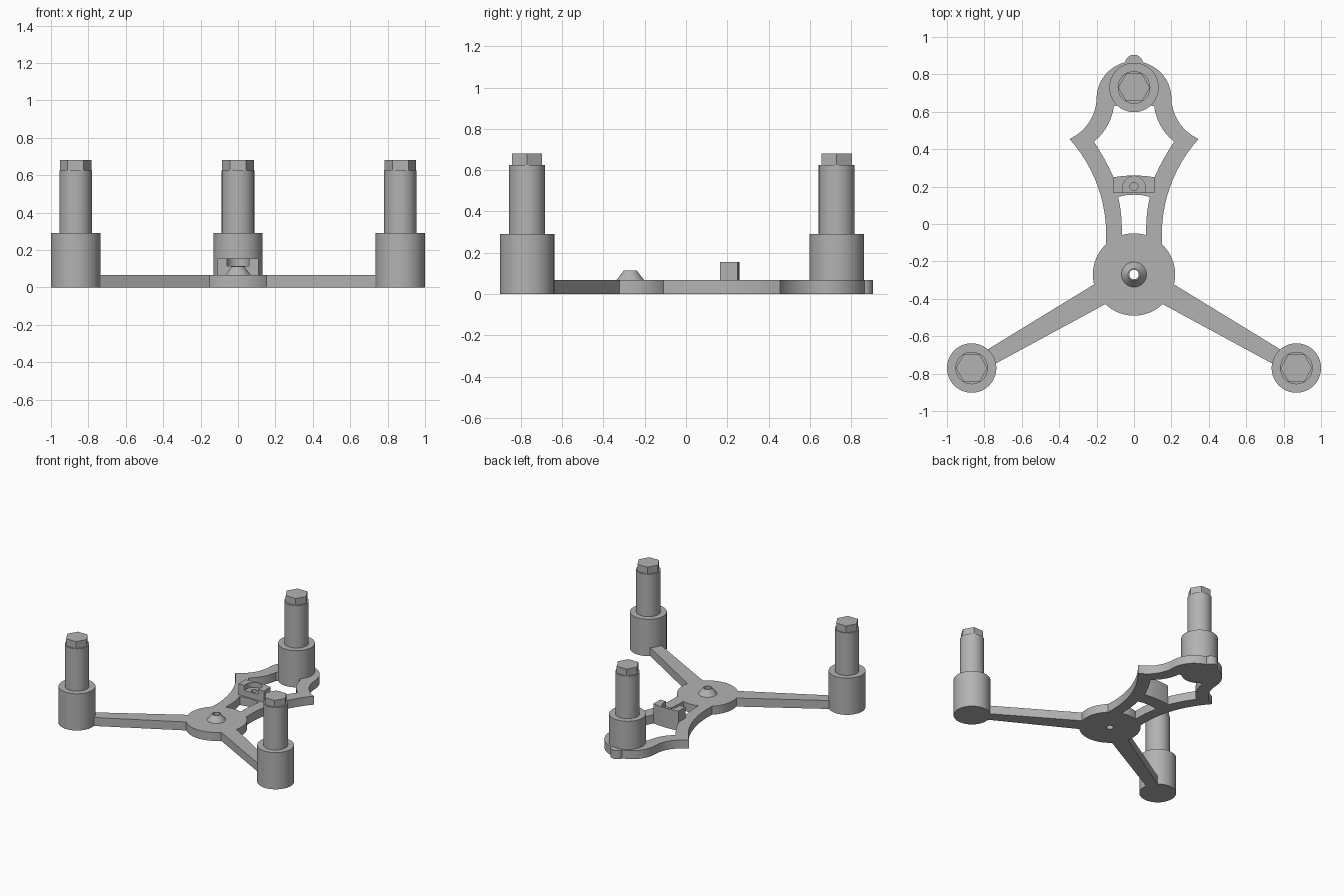
import bpy, bmesh, math
from mathutils import Vector

if "Cube" in bpy.data.objects:
    bpy.data.objects.remove(bpy.data.objects["Cube"])

T = 0.067  # plate thickness
grey = bpy.data.materials.new("grey_plastic")
grey.diffuse_color = (0.45, 0.45, 0.45, 1)
grey.use_nodes = True
grey.node_tree.nodes["Principled BSDF"].inputs["Base Color"].default_value = grey.diffuse_color


def finish(ob, smooth=True):
    ob.data.materials.clear()
    ob.data.materials.append(grey)
    bpy.ops.object.select_all(action='DESELECT')
    ob.select_set(True)
    bpy.context.view_layer.objects.active = ob
    if smooth:
        bpy.ops.object.shade_smooth_by_angle(angle=math.radians(30))
    return ob


def lathe(name, profile, centre, n=64, hollow=False):
    """Turn (radius, z) points around a vertical axis."""
    bm = bmesh.new()
    rings = [[bm.verts.new((centre[0] + r * math.cos(2 * math.pi * i / n),
                            centre[1] + r * math.sin(2 * math.pi * i / n), z))
              for i in range(n)] for r, z in profile]
    pairs = list(zip(rings, rings[1:]))
    if hollow:
        pairs.append((rings[-1], rings[0]))
    else:
        bm.faces.new(rings[0][::-1])
        bm.faces.new(rings[-1])
    for a, b in pairs:
        for i in range(n):
            j = (i + 1) % n
            bm.faces.new((a[i], a[j], b[j], b[i]))
    bmesh.ops.recalc_face_normals(bm, faces=bm.faces)
    me = bpy.data.meshes.new(name)
    bm.to_mesh(me)
    bm.free()
    ob = bpy.data.objects.new(name, me)
    bpy.context.collection.objects.link(ob)
    return finish(ob)


def arc(a, m, b, n=12):
    """Points on the circle through a, m and b."""
    (ax, ay), (mx, my), (bx, by) = a, m, b
    d = 2 * (ax * (my - by) + mx * (by - ay) + bx * (ay - my))
    sa, sm, sb = ax * ax + ay * ay, mx * mx + my * my, bx * bx + by * by
    cx = (sa * (my - by) + sm * (by - ay) + sb * (ay - my)) / d
    cy = (sa * (bx - mx) + sm * (ax - bx) + sb * (mx - ax)) / d
    r = math.hypot(ax - cx, ay - cy)
    t0, t1, tm = (math.atan2(y - cy, x - cx) for x, y in (a, b, m))
    sweep, mid = (t1 - t0) % (2 * math.pi), (tm - t0) % (2 * math.pi)
    if mid > sweep:
        sweep -= 2 * math.pi
    return [(cx + r * math.cos(t0 + sweep * i / n),
             cy + r * math.sin(t0 + sweep * i / n)) for i in range(n + 1)]


def mirrored(half):
    """Close a left-hand half outline with its mirror image."""
    return half + [(-x, y) for x, y in reversed(half) if abs(x) > 1e-5]


def slab(name, loops, z0, z1):
    """Extrude an outline with optional holes between two heights."""
    cu = bpy.data.curves.new(name, 'CURVE')
    cu.dimensions, cu.fill_mode, cu.extrude = '2D', 'BOTH', (z1 - z0) / 2
    for pts in loops:
        sp = cu.splines.new('POLY')
        sp.points.add(len(pts) - 1)
        for p, (x, y) in zip(sp.points, pts):
            p.co = (x, y, 0, 1)
        sp.use_cyclic_u = True
    ob = bpy.data.objects.new(name, cu)
    bpy.context.collection.objects.link(ob)
    bpy.ops.object.select_all(action='DESELECT')
    ob.select_set(True)
    bpy.context.view_layer.objects.active = ob
    bpy.ops.object.convert(target='MESH')
    ob = bpy.context.object
    bm = bmesh.new()
    bm.from_mesh(ob.data)
    bmesh.ops.remove_doubles(bm, verts=bm.verts, dist=1e-5)
    bmesh.ops.translate(bm, verts=bm.verts, vec=(0, 0, (z0 + z1) / 2))
    bmesh.ops.recalc_face_normals(bm, faces=bm.faces)
    bm.to_mesh(ob.data)
    bm.free()
    return finish(ob)


# Posts: wide base, slim shaft, hexagonal tip
HUB = Vector((0, -0.27))
feet = {"left": (-0.868, -0.77), "right": (0.868, -0.77), "rear": (0, 0.73)}
for side, c in feet.items():
    lathe(side + "_post", [(0.132, 0), (0.132, 0.29), (0.087, 0.29), (0.087, 0.625)], c)
    lathe(side + "_hex_tip", [(0.085, 0.62), (0.085, 0.68)], c, n=6)

# Hub with a pierced conical nipple
lathe("hub", [(0.025, 0), (0.22, 0), (0.22, T), (0.067, T), (0.032, 0.113),
              (0.025, 0.113)], HUB, hollow=True)

# Tapered front arms
for side in ("left", "right"):
    d = (Vector(feet[side]) - HUB).normalized()
    n = Vector((-d.y, d.x))
    a, b = HUB + d * 0.12, HUB + d * 0.93
    slab(side + "_arm", [[tuple(p) for p in (a + n * 0.063, a - n * 0.063,
                                             b - n * 0.042, b + n * 0.042)]], 0, T)

# Rear frame: flared outline, rounded head, two openings
head = arc((-0.2, 0.67), (-0.1414, 0.8114), (0, 0.87), 16)
outline = mirrored([(-0.15, -0.14)]
                   + arc((-0.15, -0.1), (-0.213, 0.25), (-0.345, 0.455))
                   + arc((-0.345, 0.455), (-0.25, 0.53), (-0.2, 0.67))[1:]
                   + head[1:])
big_hole = mirrored([(0, 0.26), (-0.06, 0.257)]
                    + arc((-0.11, 0.25), (-0.155, 0.342), (-0.215, 0.44))
                    + arc((-0.215, 0.44), (-0.145, 0.52), (-0.108, 0.63))[1:]
                    + [(-0.06, 0.64), (0, 0.64)])
small_hole = mirrored([(0, -0.05), (-0.065, -0.06)]
                      + arc((-0.066, -0.055), (-0.069, 0.05), (-0.085, 0.145))[1:]
                      + [(-0.045, 0.154), (0, 0.157)])
slab("rear_frame", [outline, big_hole, small_hole], 0, T)
lathe("rear_nub", [(0.048, 0), (0.048, T)], (0, 0.857), n=32)

# Bracket on the bridge: solid lower half, U-shaped pocket above, small pin hole
back = [(0, 0.26), (-0.06, 0.257), (-0.11, 0.25)]
pin = [(0.022 * math.cos(math.pi * i / 12), 0.2 + 0.022 * math.sin(math.pi * i / 12))
       for i in range(24)]
slab("bracket_base", [mirrored(back + [(-0.11, 0.165)]), pin], T - 0.002, 0.115)
pocket = arc((-0.06, 0.196), (-0.0424, 0.2384), (0, 0.256), 8)
slab("bracket_walls", [mirrored(back + [(-0.11, 0.165), (-0.06, 0.165)] + pocket)],
     0.115, 0.155)
